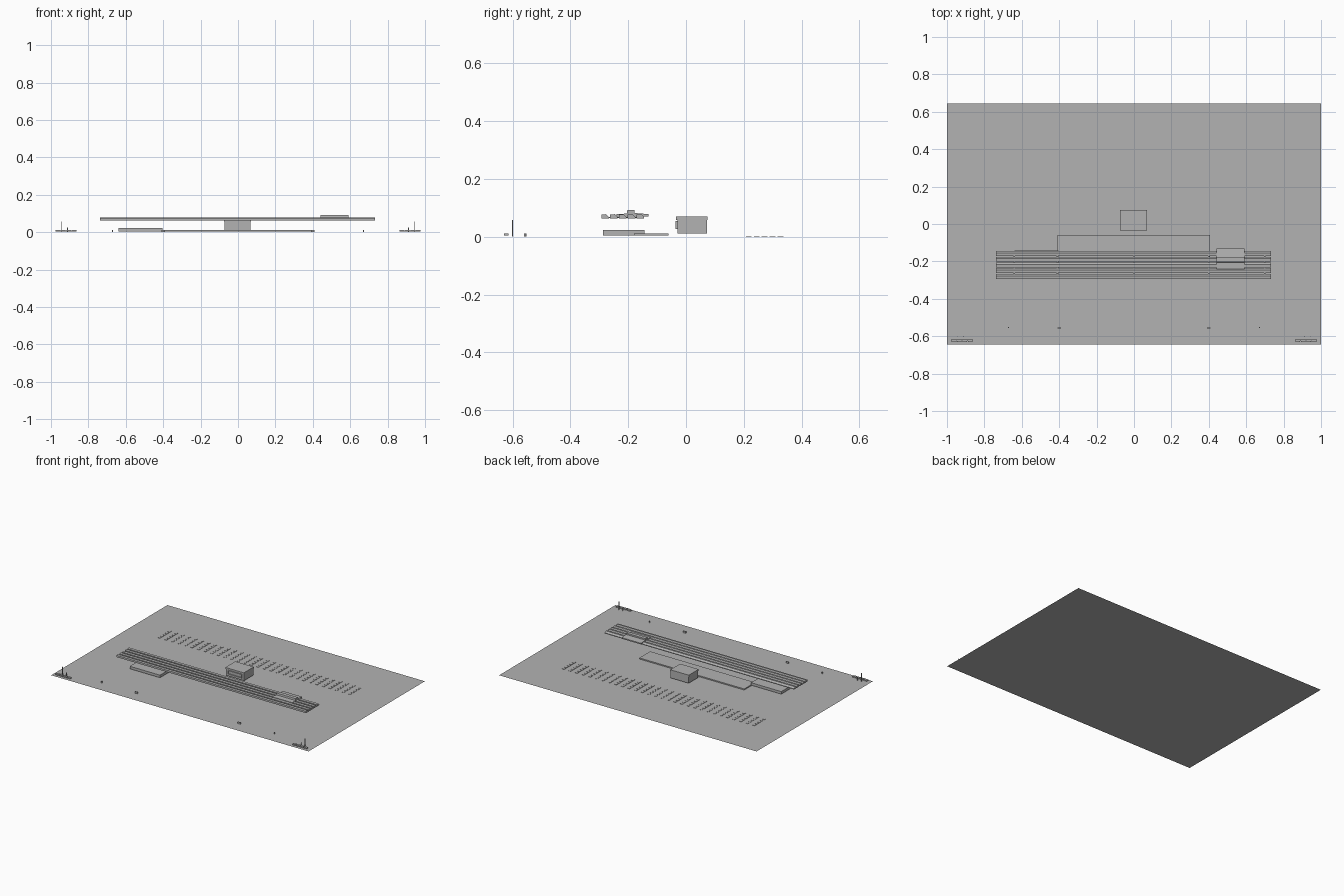
import bpy

cube = bpy.data.objects.get("Cube")
if cube:
    bpy.data.objects.remove(cube, do_unlink=True)

gray = bpy.data.materials.new("plain gray")
gray.use_nodes = True
COLOR = (0.45, 0.45, 0.45, 1)
gray.diffuse_color = COLOR
gray.node_tree.nodes["Principled BSDF"].inputs["Base Color"].default_value = COLOR


def build(name, verts, faces):
    mesh = bpy.data.meshes.new(name)
    mesh.from_pydata(verts, [], faces)
    mesh.materials.append(gray)
    obj = bpy.data.objects.new(name, mesh)
    bpy.context.collection.objects.link(obj)
    return obj


def boxes(name, spans):
    """One object from (x0, x1, y0, y1, z0, z1) spans."""
    verts, faces = [], []
    sides = ((0, 2, 3, 1), (4, 5, 7, 6), (0, 1, 5, 4),
             (2, 6, 7, 3), (0, 4, 6, 2), (1, 3, 7, 5))
    for x0, x1, y0, y1, z0, z1 in spans:
        n = len(verts)
        verts += [(x, y, z) for x in (x0, x1) for y in (y0, y1) for z in (z0, z1)]
        faces += [[(n + i) for i in reversed(f)] for f in sides]
    obj = build(name, verts, [f[::-1] for f in faces])
    # x-major corner order, so make the normals point outward
    import bmesh
    bm = bmesh.new()
    bm.from_mesh(obj.data)
    bmesh.ops.recalc_face_normals(bm, faces=bm.faces)
    bm.to_mesh(obj.data)
    bm.free()
    return obj


def extrude_x(name, profile, x0, x1):
    """Prism along x from a (y, z) profile, counter-clockwise seen from +x."""
    n = len(profile)
    verts = [(x, y, z) for x in (x0, x1) for y, z in profile]
    faces = [(i, (i + 1) % n, n + (i + 1) % n, n + i)[::-1] for i in range(n)]
    faces += [tuple(range(n))[::-1], tuple(range(n, 2 * n))]
    return build(name, verts, faces)


# Ground sheet
build("ground", [(-1, -.645, 0), (1, -.645, 0), (1, .645, 0), (-1, .645, 0)],
      [(0, 1, 2, 3)])

# Low slabs
boxes("long_platform", [(-.41, .405, -.18, -.06, .004, .012)])
boxes("side_platform", [(-.64, -.405, -.287, -.143, .005, .023)])

# Louvred canopy: five strips with raised back edges
PITCH = .0305
for i in range(5):
    y = -.293 + i * PITCH
    extrude_x(f"canopy_strip_{i + 1}",
              [(y, .063), (y + .026, .063), (y + .026, .068),
               (y + .016, .078), (y, .076)], -.738, .733)
boxes("canopy_ties", [(x - .004, x + .004, -.29, -.145, .064, .068)
                      for x in (-.64, -.41, 0, .4, .7)])

# Raised skylight on the canopy
extrude_x("skylight", [(-.24, .07), (-.13, .07), (-.13, .078), (-.178, .082),
                       (-.178, .092), (-.203, .092), (-.205, .08), (-.24, .078)],
          .44, .59)

# Central kiosk with framed front window
boxes("kiosk_body", [(-.072, .068, -.029, .073, .012, .058)])
boxes("kiosk_roof", [(-.074, .07, -.035, .075, .058, .07)])
boxes("kiosk_window_frame", [
    (-.056, .052, -.036, -.029, .05, .054), (-.056, .052, -.036, -.029, .026, .03),
    (-.056, -.052, -.036, -.029, .03, .05), (.048, .052, -.036, -.029, .03, .05)])

# Rows of paving studs behind the kiosk
boxes("paving_studs", [
    (-.768 + i * .051, -.752 + i * .051, .207 + j * .0275, .227 + j * .0275, 0, .002)
    for i in range(30) for j in range(5)])

# Corner barriers, masts and small posts, mirrored
for side, s in (("left", 1), ("right", -1)):
    def mirrored(name, spans):
        boxes(f"{side}_{name}", [(min(s * a, s * b), max(s * a, s * b), *rest)
                                 for a, b, *rest in spans])
    mirrored("barrier", [(.863 + k * .029, .888 + k * .029, -.63, -.614, .004, .012)
                         for k in range(4)] + [(.863, .975, -.626, -.618, .005, .009)])
    mirrored("mast", [(.94, .944, -.602, -.598, 0, .058),
                      (.91, .913, -.602, -.599, 0, .025)])
    mirrored("post", [(.39, .41, -.56, -.553, 0, .012),
                      (.668, .673, -.557, -.552, 0, .012)])
